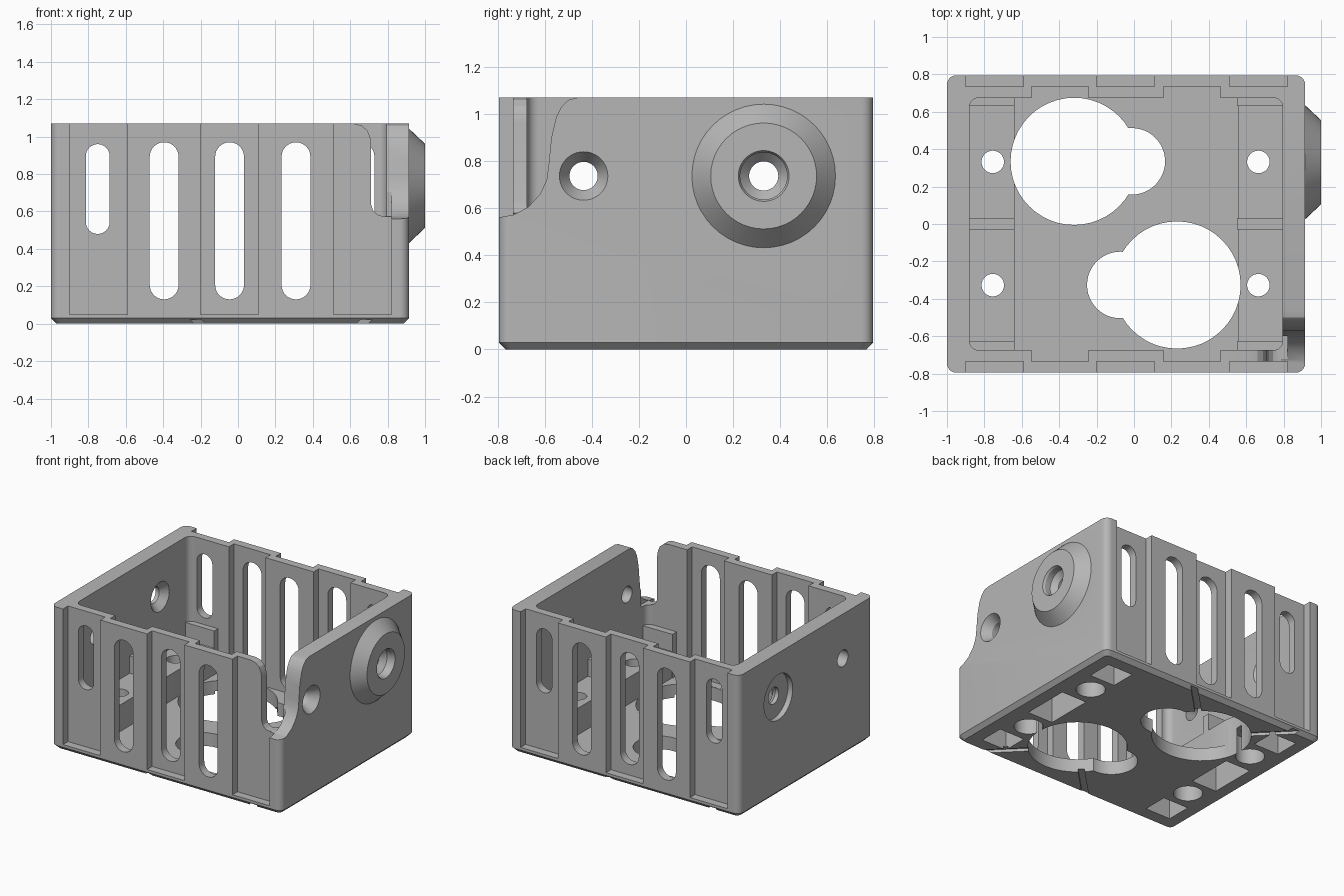
import bpy
import bmesh
import math
from mathutils import Vector

old = bpy.data.objects.get("Cube")
if old:
    bpy.data.objects.remove(old, do_unlink=True)

grey = bpy.data.materials.new("plain grey")
grey.use_nodes = True
grey.diffuse_color = (0.47, 0.47, 0.47, 1)
grey.node_tree.nodes["Principled BSDF"].inputs["Base Color"].default_value = grey.diffuse_color


def loft(name, loops):
    """Solid skin through equal-length loops of 3D points, capped at both ends."""
    bm = bmesh.new()
    rings = [[bm.verts.new(p) for p in loop] for loop in loops]
    n = len(rings[0])
    for a, b in zip(rings, rings[1:]):
        for i in range(n):
            j = (i + 1) % n
            bm.faces.new((a[i], a[j], b[j], b[i]))
    bm.faces.new(rings[0])
    bm.faces.new(rings[-1])
    bmesh.ops.recalc_face_normals(bm, faces=bm.faces)
    mesh = bpy.data.meshes.new(name)
    bm.to_mesh(mesh)
    bm.free()
    mesh.materials.append(grey)
    ob = bpy.data.objects.new(name, mesh)
    bpy.context.collection.objects.link(ob)
    return ob


def place(pts, axis, t):
    if axis == "x":
        return [Vector((t, p, q)) for p, q in pts]
    if axis == "y":
        return [Vector((p, t, q)) for p, q in pts]
    return [Vector((p, q, t)) for p, q in pts]


def prism(name, pts, axis, a, b):
    return loft(name, [place(pts, axis, a), place(pts, axis, b)])


def box(name, x0, x1, y0, y1, z0, z1):
    return prism(name, [(x0, y0), (x1, y0), (x1, y1), (x0, y1)], "z", z0, z1)


def circle(p, q, r, n=48):
    return [(p + r * math.cos(math.tau * i / n), q + r * math.sin(math.tau * i / n)) for i in range(n)]


def turned(name, axis, p, q, steps):
    """Round solid from (position along axis, radius) steps."""
    return loft(name, [place(circle(p, q, r), axis, t) for t, r in steps])


def rounded(x0, x1, y0, y1, r, n=6):
    pts = []
    corners = [(x1 - r, y1 - r), (x0 + r, y1 - r), (x0 + r, y0 + r), (x1 - r, y0 + r)]
    for k, (cx, cy) in enumerate(corners):
        for i in range(n + 1):
            a = math.pi / 2 * (k + i / n)
            pts.append((cx + r * math.cos(a), cy + r * math.sin(a)))
    return pts


def combine(tool, operation="DIFFERENCE"):
    mod = case.modifiers.new(tool.name, "BOOLEAN")
    mod.operation = operation
    mod.solver = "EXACT"
    mod.object = tool
    bpy.context.view_layer.objects.active = case
    bpy.ops.object.modifier_apply(modifier=mod.name)
    bpy.data.objects.remove(tool, do_unlink=True)


H = 1.07
X0, X1, Y = -1.0, 0.915, 0.795

# Outer shell with chamfered foot, then the cavity
case = loft("case", [
    place(rounded(X0 + 0.03, X1 - 0.03, -Y + 0.03, Y - 0.03, 0.03), "z", 0),
    place(rounded(X0, X1, -Y, Y, 0.05), "z", 0.03),
    place(rounded(X0, X1, -Y, Y, 0.05), "z", H)])
combine(prism("cavity", rounded(-0.88, 0.795, -0.675, 0.675, 0.05), "z", 0.1, 1.2))

# Mounting platforms with raised ribs along both end walls
for x0, x1 in ((-0.92, -0.64), (0.555, 0.84)):
    combine(box("platform", x0, x1, -0.7, 0.7, 0.06, 0.3), "UNION")
    for y0, y1 in ((-0.71, -0.625), (-0.03, 0.03), (0.63, 0.71)):
        combine(box("rib", x0 - 0.005, x1 + 0.0005, y0, y1, 0.07, 0.43), "UNION")

# Zigzag long walls: outer recesses and inner recesses
for s in (-1, 1):
    for x in (-0.745, -0.045, 0.665):
        y0, y1 = sorted((s * 0.735, s * 0.9))
        combine(box("outer_recess", x - 0.155, x + 0.155, y0, y1, 0.05, 1.2))
    for x in (-0.395, 0.31):
        y0, y1 = sorted((s * 0.6, s * 0.734))
        combine(box("inner_recess", x - 0.153, x + 0.153, y0, y1, 0.1003, 1.2))


# Vent slots
def vent(x, r, z0, z1, s):
    pts = []
    for cz, start in ((z1 - r, 0), (z0 + r, math.pi)):
        for i in range(17):
            a = start + math.pi * i / 16
            pts.append((x + r * math.cos(a), cz + r * math.sin(a)))
    combine(prism("vent", pts, "y", s * 0.6, s * 0.9))


for s in (-1, 1):
    for x in (-0.395, -0.045, 0.31):
        vent(x, 0.077, 0.13, 0.97, s)
    vent(-0.75, 0.064, 0.48, 0.96, s)
vent(0.665, 0.064, 0.48, 0.96, 1)

# Keyhole openings in the floor
for x, y, side in ((-0.32, 0.335, 0.308), (0.23, -0.326, -0.303)):
    combine(turned("large_opening", "z", x, y, [(-0.1, 0.34), (0.5, 0.34)]))
    combine(turned("small_opening", "z", x + side, y, [(-0.1, 0.178), (0.5, 0.178)]))

# Counterbored screw holes and hollow pockets below the platforms
for x in (-0.755, 0.665):
    for y in (-0.327, 0.332):
        combine(turned("screw_hole", "z", x, y, [(-0.1, 0.1), (0.2, 0.1), (0.2005, 0.06), (0.5, 0.06)]))
    px = x + (0.02 if x > 0 else -0.02)
    for y0, y1 in ((-0.67, -0.48), (-0.18, 0.18), (0.48, 0.67)):
        combine(box("pocket", px - 0.105, px + 0.105, y0, y1, -0.1, 0.25))

# Diagonal grooves under the floor, running out from the openings
for x, y, s in ((0.23, -0.33, -1), (-0.33, 0.335, 1)):
    for d in (-1, 1):
        a, b = Vector((x + d * 0.2, y + s * 0.2)), Vector((x + d * 0.55, y + s * 0.55))
        n = Vector((s, -d)).normalized() * 0.022
        combine(prism("groove", [tuple(a + n), tuple(b + n), tuple(b - n), tuple(a - n)], "z", -0.1, 0.022))

# Cable boss on the right end wall
combine(turned("boss", "x", 0.33, 0.737, [(0.86, 0.305), (X1, 0.305), (1.0, 0.225)]), "UNION")
combine(turned("boss_bore", "x", 0.33, 0.737,
               [(0.7, 0.062), (0.9, 0.062), (0.94, 0.1), (0.985, 0.1), (1.0, 0.108), (1.1, 0.108)]))
combine(turned("countersunk_hole", "x", -0.435, 0.737,
               [(0.7, 0.06), (0.85, 0.06), (X1, 0.103), (1.0, 0.16)]))

# Holes in the left end wall
combine(turned("left_bore", "x", 0.33, 0.737,
               [(-1.1, 0.17), (-0.96, 0.17), (-0.9595, 0.062), (-0.93, 0.062), (-0.88, 0.11), (-0.8, 0.18)]))
combine(turned("left_hole", "x", -0.435, 0.737, [(-1.1, 0.062), (-0.8, 0.062)]))

# Swept notch at the front right corner
end_curve = [(-0.9, 0.56), (-0.8, 0.56), (-0.73, 0.573), (-0.67, 0.605), (-0.62, 0.66), (-0.592, 0.72),
             (-0.583, 0.79), (-0.572, 0.9), (-0.552, 0.985), (-0.53, 1.03), (-0.5, 1.06), (-0.46, H),
             (-0.46, 1.2), (-0.9, 1.2)]
combine(prism("end_notch", end_curve, "x", 0.785, 1.1))
front_curve = [(0.62, 1.2), (0.62, H), (0.66, 1.06), (0.69, 1.035), (0.706, 1.0), (0.712, 0.96),
               (0.712, 0.635), (0.722, 0.605), (0.742, 0.585), (0.765, 0.577), (0.82, 0.577), (0.82, 1.2)]
combine(prism("front_notch", front_curve, "y", -0.9, -0.6))

# Smooth the curved faces and keep the edges sharp
bpy.ops.object.select_all(action="DESELECT")
case.select_set(True)
bpy.context.view_layer.objects.active = case
bpy.ops.object.shade_smooth_by_angle(angle=math.radians(25))
